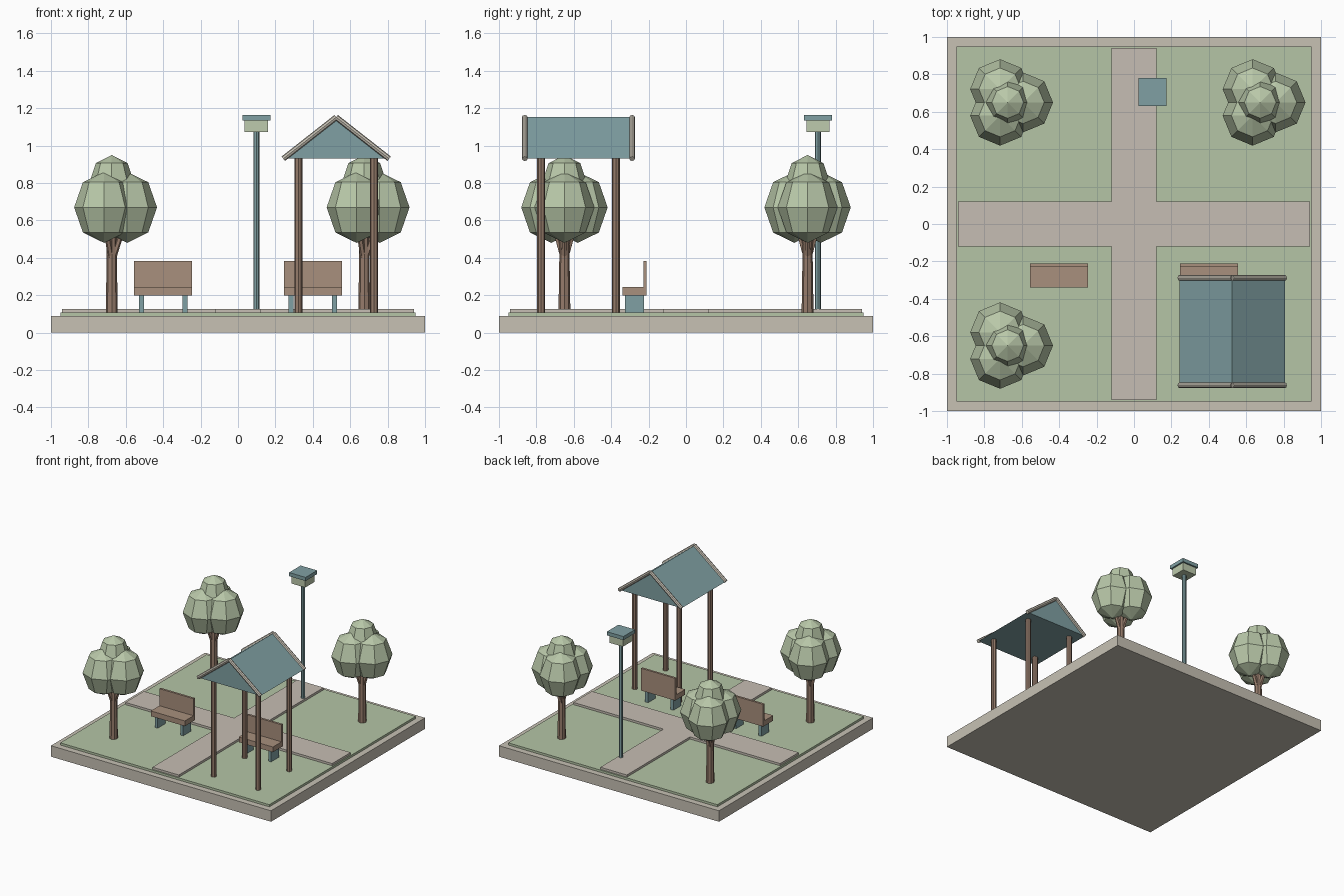
import bpy, math
from mathutils import Vector

if "Cube" in bpy.data.objects:
    bpy.data.objects.remove(bpy.data.objects["Cube"])


def material(name, rgb):
    lin = [c / 255 / 12.92 if c <= 10 else ((c / 255 + 0.055) / 1.055) ** 2.4 for c in rgb]
    m = bpy.data.materials.new(name)
    m.diffuse_color = (*lin, 1)
    m.use_nodes = True
    m.node_tree.nodes["Principled BSDF"].inputs["Base Color"].default_value = m.diffuse_color
    return m


STONE = material("warm stone", (199, 193, 180))
PATH = material("path paving", (198, 190, 179))
GRASS = material("grass green", (181, 197, 166))
LEAF = material("leaf green", (184, 199, 168))
TRUNK = material("trunk brown", (150, 124, 107))
WOOD = material("bench wood", (168, 144, 125))
BLUE = material("muted blue", (128, 160, 163))
LAMP = material("lamp pale green", (190, 203, 173))


def mesh_object(name, verts, faces, mat):
    me = bpy.data.meshes.new(name)
    me.from_pydata(verts, [], faces)
    me.materials.append(mat)
    ob = bpy.data.objects.new(name, me)
    bpy.context.collection.objects.link(ob)
    return ob


def box(name, x, y, z, mat):
    """Box from (min, max) ranges."""
    v = [(a, b, c) for a in x for b in y for c in z]
    f = [(0, 1, 3, 2), (4, 6, 7, 5), (0, 4, 5, 1), (2, 3, 7, 6), (0, 2, 6, 4), (1, 5, 7, 3)]
    return mesh_object(name, v, f, mat)


def rod(name, a, b, r1, r2, mat, sides=8):
    """Flat-sided tapered rod between two points."""
    a, b = Vector(a), Vector(b)
    bpy.ops.mesh.primitive_cone_add(vertices=sides, radius1=r1, radius2=r2, depth=(b - a).length,
                                    location=(a + b) / 2,
                                    rotation=(b - a).to_track_quat('Z', 'Y').to_euler())
    ob = bpy.context.object
    ob.name = name
    ob.data.materials.append(mat)
    return ob


def lobe(name, c, r, rz):
    bpy.ops.mesh.primitive_uv_sphere_add(segments=8, ring_count=4, radius=1, location=c)
    ob = bpy.context.object
    ob.name = name
    ob.scale = (r, r, rz)
    ob.data.materials.append(LEAF)


# Ground slab, lawn and crossing paths
box("base_slab", (-1, 1), (-1, 1), (0, 0.09), STONE)
box("lawn", (-0.95, 0.95), (-0.95, 0.95), (0.085, 0.108), GRASS)
box("path_long", (-0.12, 0.12), (-0.94, 0.94), (0.10, 0.126), PATH)
box("path_left", (-0.94, -0.12), (-0.12, 0.12), (0.10, 0.126), PATH)
box("path_right", (0.12, 0.94), (-0.12, 0.12), (0.10, 0.126), PATH)


# Trees: trunk, three branches, three lobes and a crown
def tree(x, y):
    rod("tree_trunk", (x, y, 0.10), (x, y, 0.62), 0.032, 0.024, TRUNK)
    for i in range(3):
        a = math.radians(120 * i)
        dx, dy = math.cos(a), math.sin(a)
        rod("tree_branch", (x, y, 0.38), (x + 0.08 * dx, y + 0.08 * dy, 0.62), 0.018, 0.013, TRUNK, 6)
        lobe("tree_foliage", (x + 0.082 * dx, y + 0.082 * dy, 0.67), 0.16, 0.19)
    lobe("tree_crown", (x, y, 0.80), 0.12, 0.15)


for x, y in ((-0.675, -0.65), (-0.675, 0.65), (0.675, 0.65)):
    tree(x, y)

# Benches
for cx in (-0.40, 0.40):
    box("bench_seat", (cx - 0.155, cx + 0.155), (-0.34, -0.21), (0.20, 0.243), WOOD)
    box("bench_back", (cx - 0.155, cx + 0.155), (-0.228, -0.21), (0.243, 0.383), WOOD)
    for s in (-1, 1):
        lx = cx + s * 0.116
        box("bench_leg", (lx - 0.013, lx + 0.013), (-0.325, -0.225), (0.10, 0.20), BLUE)

# Shelter: posts, solid gable roof and edge poles
sx, sy = 0.525, -0.575
for i in (-1, 1):
    for j in (-1, 1):
        px, py = sx + i * 0.202, sy + j * 0.20
        rod("shelter_post", (px, py, 0.10), (px, py, 0.94), 0.021, 0.021, TRUNK)
y0, y1 = sy - 0.287, sy + 0.287
w, ze, zr = 0.283, 0.93, 1.152
mesh_object("shelter_roof",
            [(sx - w, y0, ze), (sx + w, y0, ze), (sx, y0, zr),
             (sx - w, y1, ze), (sx + w, y1, ze), (sx, y1, zr)],
            [(0, 1, 2), (5, 4, 3), (0, 3, 4, 1), (1, 4, 5, 2), (2, 5, 3, 0)], BLUE)
for y in (y0, y1):
    for s in (-1, 1):
        rod("roof_edge_pole", (sx + s * w, y, ze), (sx, y, zr), 0.015, 0.015, STONE)

# Lamp
lx, ly = 0.098, 0.705
rod("lamp_pole", (lx, ly, 0.10), (lx, ly, 1.08), 0.016, 0.016, BLUE)
box("lamp_head", (lx - 0.062, lx + 0.062), (ly - 0.062, ly + 0.062), (1.072, 1.134), LAMP)
box("lamp_cap", (lx - 0.075, lx + 0.075), (ly - 0.075, ly + 0.075), (1.134, 1.164), BLUE)
